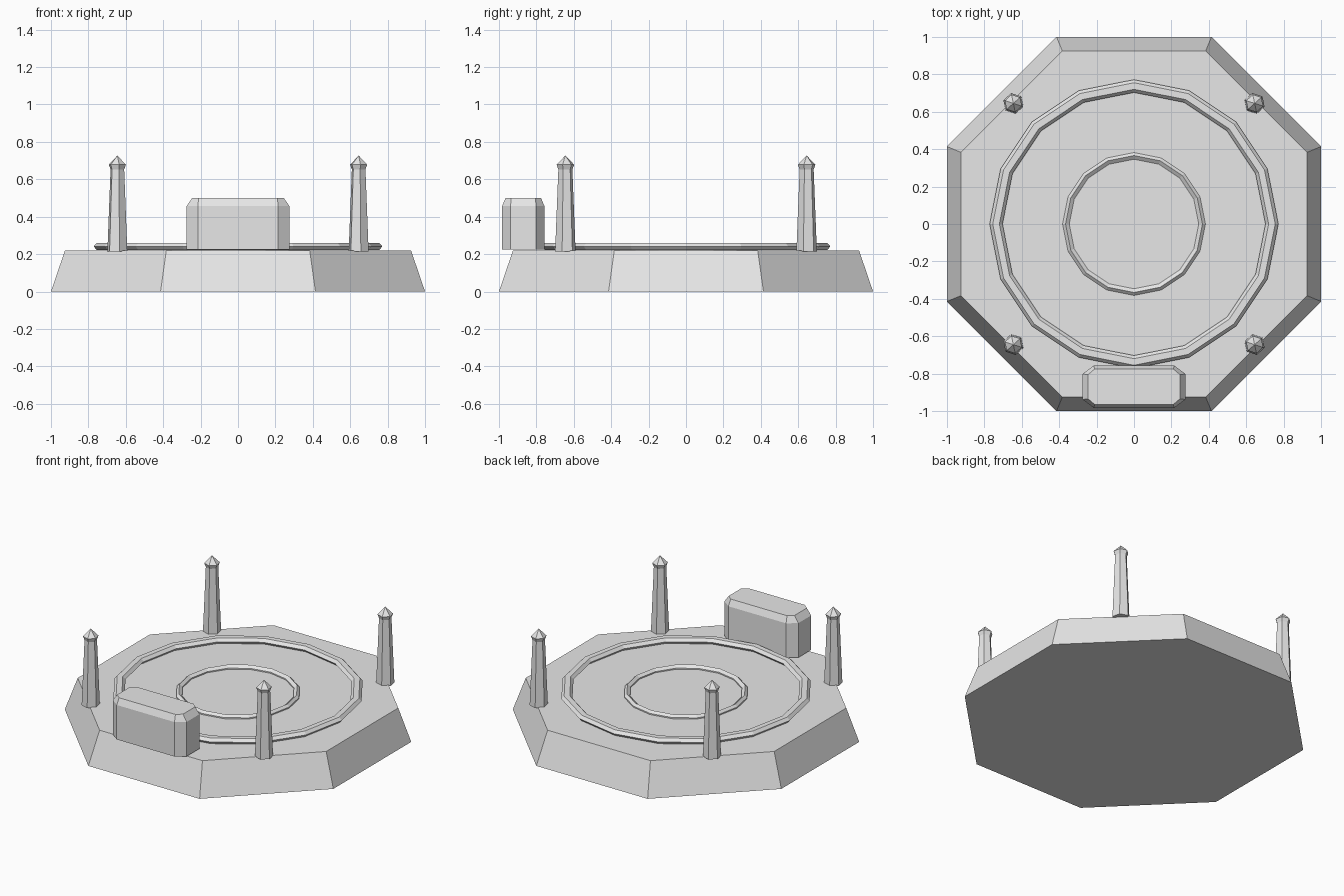
import bpy, math

cube = bpy.data.objects.get("Cube")
if cube:
    bpy.data.objects.remove(cube, do_unlink=True)

stone = bpy.data.materials.new("pale_stone")
stone.use_nodes = True
COLOUR = (0.8, 0.8, 0.8, 1)
stone.diffuse_color = COLOUR
stone.node_tree.nodes["Principled BSDF"].inputs["Base Color"].default_value = COLOUR


def make(name, verts, faces, loc=(0, 0, 0)):
    mesh = bpy.data.meshes.new(name)
    mesh.from_pydata(verts, [], faces)
    mesh.materials.append(stone)
    obj = bpy.data.objects.new(name, mesh)
    obj.location = loc
    bpy.context.collection.objects.link(obj)
    return obj


def loft(name, rings, loc=(0, 0, 0), closed=False):
    """Skin a stack of equal-sized rings; cap the ends or join last to first."""
    n, m = len(rings[0]), len(rings)
    faces = []
    for r in range(m if closed else m - 1):
        a, b = r * n, (r + 1) % m * n
        faces += [(a + i, a + (i + 1) % n, b + (i + 1) % n, b + i) for i in range(n)]
    if not closed:
        faces += [tuple(reversed(range(n))), tuple(range((m - 1) * n, m * n))]
    return make(name, [v for ring in rings for v in ring], faces, loc)


def circle(sides, radius, z, turn=0):
    step = math.tau / sides
    return [(radius * math.cos(turn + i * step), radius * math.sin(turn + i * step), z)
            for i in range(sides)]


def chamfered(x, y, cx, cy, z):
    """Rectangle with cut corners."""
    return [(x, -y + cy, z), (x, y - cy, z), (x - cx, y, z), (-x + cx, y, z),
            (-x, y - cy, z), (-x, -y + cy, z), (-x + cx, -y, z), (x - cx, -y, z)]


# Octagonal sloped platform
eighth = math.pi / 8
loft("platform", [circle(8, a / math.cos(eighth), z, eighth)
                  for a, z in ((1, 0), (0.925, 0.22))])

# Raised rings on the floor
outer = ((0.755, 0.222), (0.772, 0.241), (0.755, 0.26),
         (0.72, 0.26), (0.703, 0.241), (0.72, 0.222))
inner = ((0.382, 0.218), (0.382, 0.228), (0.366, 0.243), (0.346, 0.228), (0.346, 0.218))
for name, profile in (("outer_ring", outer), ("inner_ring", inner)):
    loft(name, [circle(16, r, z) for r, z in profile], closed=True)

# Four tapered corner posts with pointed caps
turn = math.radians(42)
for side, sx in (("left", 1), ("right", -1)):
    for end, sy in (("front", -1), ("back", 1)):
        at = (0.645 * sx, 0.645 * sy, 0)
        loft(f"{end}_{side}_post", [circle(6, r, z, turn) for r, z in
                                    ((0.056, 0.215), (0.038, 0.66))], at)
        loft(f"{end}_{side}_cap", [circle(6, r, z, turn) for r, z in
                                   ((0.038, 0.652), (0.048, 0.678), (0.001, 0.726))], at)

# Chamfered block at the front edge
loft("front_block", [chamfered(0.275, 0.113, 0.06, 0.045, 0.225),
                     chamfered(0.275, 0.113, 0.06, 0.045, 0.457),
                     chamfered(0.245, 0.095, 0.035, 0.03, 0.5)], (0, -0.87, 0))
